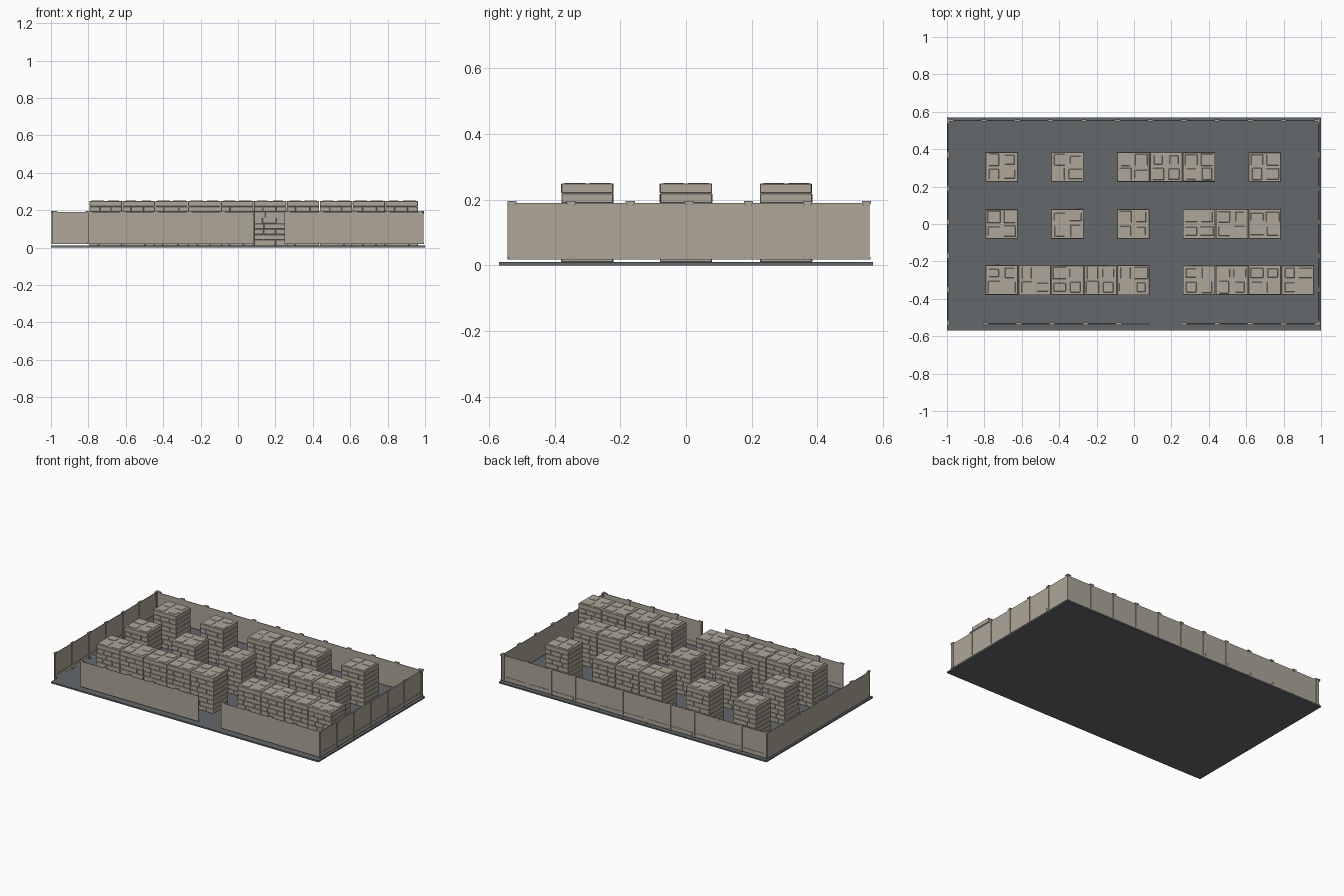
import bpy, bmesh, random
from mathutils import Vector

if "Cube" in bpy.data.objects:
    bpy.data.objects.remove(bpy.data.objects["Cube"])

random.seed(4)


def material(name, rgb):
    m = bpy.data.materials.new(name)
    m.diffuse_color = (*rgb, 1)
    m.use_nodes = True
    m.node_tree.nodes["Principled BSDF"].inputs["Base Color"].default_value = m.diffuse_color
    return m


STONE = material("warm_stone", (0.42, 0.38, 0.315))
SLATE = material("slate_floor", (0.125, 0.14, 0.148))


def box(bm, lo, hi, flare=0.0, axis=0):
    """Box between two corners; flare widens the top along one axis."""
    res = bmesh.ops.create_cube(bm, size=1)
    for v in res["verts"]:
        top = v.co.z > 0
        side = 1 if v.co[axis] > 0 else -1
        v.co = Vector([lo[i] + (v.co[i] + 0.5) * (hi[i] - lo[i]) for i in range(3)])
        if top:
            v.co[axis] += side * flare


def finish(bm, name, mat, bevel=0.0):
    me = bpy.data.meshes.new(name)
    bm.to_mesh(me)
    bm.free()
    ob = bpy.data.objects.new(name, me)
    bpy.context.collection.objects.link(ob)
    me.materials.append(mat)
    if bevel:
        mod = ob.modifiers.new("soft_edges", "BEVEL")
        mod.width, mod.segments = bevel, 1
    return ob


# floor slab
bm = bmesh.new()
box(bm, (-1, -0.57, 0), (1, 0.57, 0.01))
finish(bm, "floor", SLATE)


# thin panel walls with posts, caps and a base ledge on their positive side
def wall(name, axis, offset, start, end, posts):
    bm = bmesh.new()

    def part(a0, a1, d0, d1, z0, z1, flare=0.0):
        lo, hi = [0, 0, z0], [0, 0, z1]
        lo[axis], hi[axis] = a0, a1
        lo[1 - axis], hi[1 - axis] = offset + d0, offset + d1
        box(bm, lo, hi, flare, axis)

    part(start, end, 0, 0.004, 0.018, 0.19)                  # panel
    for a, b in zip(posts, posts[1:]):
        part(a + 0.01, b - 0.01, 0.003, 0.0065, 0.02, 0.047)  # base ledge
    for p in posts:
        part(p - 0.008, p + 0.008, 0.003, 0.008, 0.018, 0.182)        # post
        part(p - 0.008, p + 0.008, -0.001, 0.009, 0.182, 0.189, 0.006)  # flare
        part(p - 0.014, p + 0.014, -0.002, 0.010, 0.189, 0.196)       # cap
        part(p - 0.012, p + 0.012, 0.003, 0.009, 0.018, 0.026)        # foot
    finish(bm, name, STONE)


xs = [-0.98 + 0.178 * i for i in range(12)]
ys = [-0.53 + 0.18 * i for i in range(7)]
wall("back_wall", 0, 0.55, -0.995, 0.99, xs)
wall("front_wall_left", 0, -0.537, -0.80, 0.082, [x + 0.008 for x in xs[1:6]])
wall("front_wall_right", 0, -0.537, 0.248, 0.99, [x for x in xs[7:]])
wall("left_wall", 1, -0.997, -0.543, 0.556, ys)
wall("right_wall", 1, 0.985, -0.543, 0.556, ys)


# stacked stone blocks: a core wrapped in slightly uneven courses
PITCH, COURSES = 0.1758, 8


def stack(name, cx, cy):
    bm = bmesh.new()
    hx, hy, z0, z1 = 0.087, 0.08, 0.01, 0.25
    box(bm, (cx - hx + 0.004, cy - hy + 0.004, z0), (cx + hx - 0.004, cy + hy - 0.004, z1 - 0.004))
    h = (z1 - z0) / COURSES
    for c in range(COURSES):
        # two or three blocks per course, joints staggered
        cuts = [-hx, random.uniform(-0.035, -0.01), hx] if c % 2 else \
               [-hx, random.uniform(-0.045, -0.03), random.uniform(0.025, 0.045), hx]
        if c == COURSES - 1:
            cuts = [-hx, hx]
        for a, b in zip(cuts, cuts[1:]):
            j = [random.uniform(0, 0.0025) for _ in range(2)]
            box(bm, (cx + a + 0.0006, cy - hy + j[0], z0 + c * h),
                (cx + b - 0.0006, cy + hy - j[1], z0 + (c + 1) * h - 0.0012))
    # shallow worn plates on the top
    for i in (-1, 1):
        for k in (-1, 1):
            px, py = cx + i * 0.042, cy + k * 0.038
            w, d = random.uniform(0.022, 0.036), random.uniform(0.02, 0.033)
            box(bm, (px - w, py - d, z1 - 0.003), (px + w, py + d, z1 + random.uniform(0, 0.0015)))
    finish(bm, name, STONE, 0.0018)


LAYOUT = {
    "back": (0.305, (0, 2, 4, 5, 6, 8)),
    "middle": (0.0, (0, 2, 4, 6, 7, 8)),
    "front": (-0.30, (0, 1, 2, 3, 4, 6, 7, 8, 9)),
}
for row, (y, columns) in LAYOUT.items():
    for k in columns:
        stack(f"{row}_stone_stack_{k + 1}", -0.707 + PITCH * k, y)
